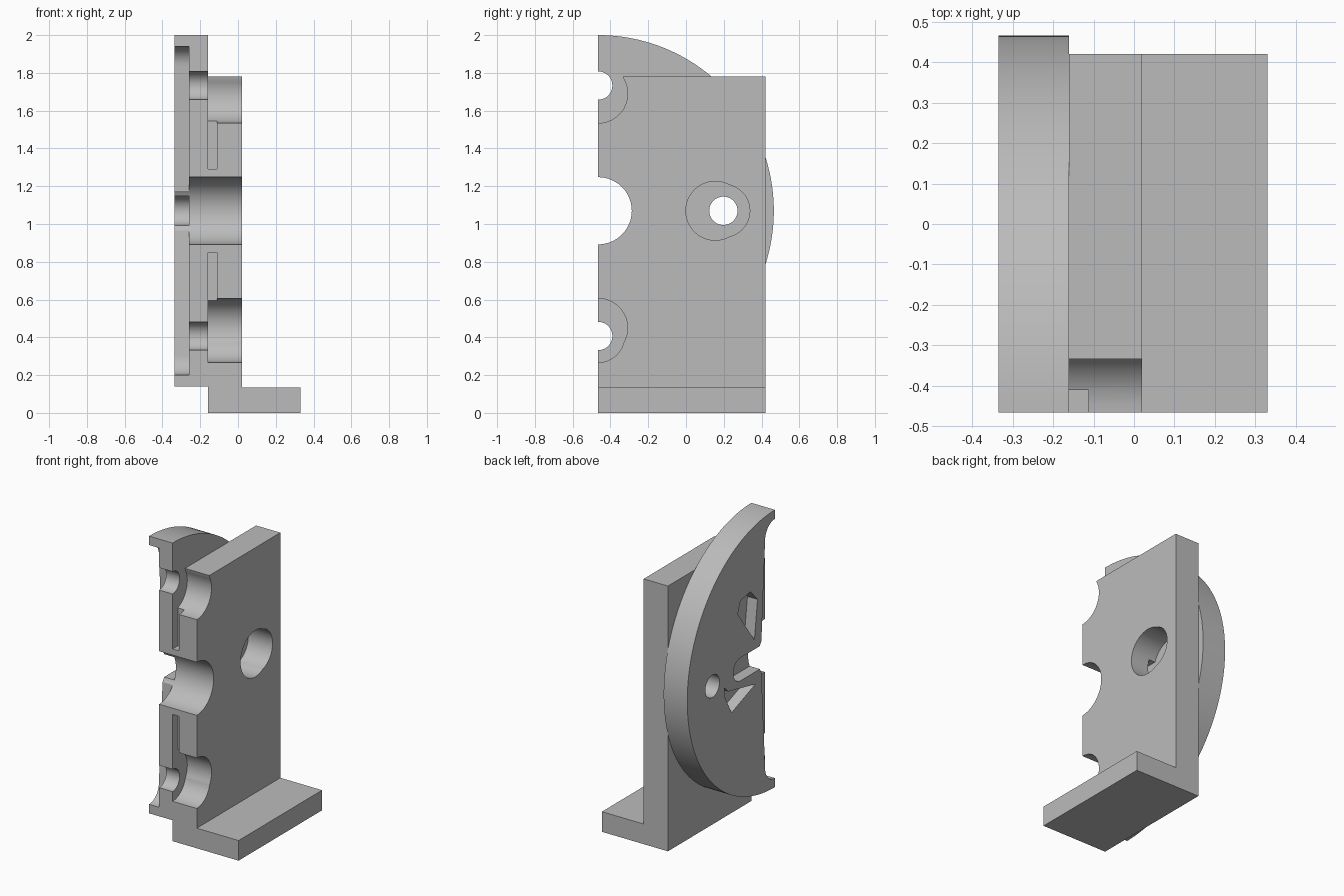
import bpy, bmesh
from math import sin, cos, pi, radians

if "Cube" in bpy.data.objects:
    bpy.data.objects.remove(bpy.data.objects["Cube"], do_unlink=True)

grey = bpy.data.materials.new("plain_grey")
grey.use_nodes = True
grey.diffuse_color = (0.5, 0.5, 0.5, 1)
grey.node_tree.nodes["Principled BSDF"].inputs["Base Color"].default_value = (0.5, 0.5, 0.5, 1)

CUT_Y, AXIS_Z = -0.465, 1.07             # sectioned side and wheel axis
BACK, FLOOR, SEAM, FACE = -0.335, -0.26, -0.16, 0.02


def prism(name, outline, x0, x1):
    """Extrude a (y, z) outline along x."""
    bm = bmesh.new()
    face = bm.faces.new([bm.verts.new((x0, y, z)) for y, z in outline])
    moved = bmesh.ops.extrude_face_region(bm, geom=[face])["geom"]
    bmesh.ops.translate(bm, vec=(x1 - x0, 0, 0),
                        verts=[v for v in moved if isinstance(v, bmesh.types.BMVert)])
    bmesh.ops.recalc_face_normals(bm, faces=bm.faces)
    me = bpy.data.meshes.new(name)
    bm.to_mesh(me)
    bm.free()
    me.materials.append(grey)
    ob = bpy.data.objects.new(name, me)
    bpy.context.collection.objects.link(ob)
    return ob


def arc(y, z, r, a0=0, a1=360, n=48):
    steps = n if a1 - a0 == 360 else n + 1
    angles = [radians(a0 + (a1 - a0) * i / n) for i in range(steps)]
    return [(y + r * cos(a), z + r * sin(a)) for a in angles]


def rect(y0, y1, z0, z1):
    return [(y0, z0), (y1, z0), (y1, z1), (y0, z1)]


def combine(target, tool, operation):
    mod = target.modifiers.new(operation, 'BOOLEAN')
    mod.operation, mod.object, mod.solver = operation, tool, 'EXACT'
    bpy.context.view_layer.objects.active = target
    bpy.ops.object.modifier_apply(modifier=mod.name)
    bpy.data.objects.remove(tool, do_unlink=True)


def cut(outline, x0, x1):
    combine(bracket, prism("cutter", outline, x0, x1), 'DIFFERENCE')


# L-shaped plate and foot joined to the half wheel
bracket = prism("wheel_bracket", rect(CUT_Y, 0.42, 0, 1.78), SEAM, FACE)
combine(bracket, prism("foot", rect(CUT_Y, 0.42, 0, 0.135), SEAM + 0.05, 0.33), 'UNION')
combine(bracket, prism("half_wheel", arc(CUT_Y, AXIS_Z, 0.93, -90, 90, 96), BACK, SEAM), 'UNION')

# Central bore
cut(arc(CUT_Y, AXIS_Z, 0.178, n=64), BACK - 0.1, FACE + 0.1)

# Three bolt stations: through hole, double counterbore and radial slot
for dy, dz in ((0, 1), (1, 0), (0, -1)):
    def at(r):
        return CUT_Y + dy * r, AXIS_Z + dz * r
    cut(arc(*at(0.663), 0.075), BACK - 0.1, FACE + 0.1)
    cut(arc(*at(0.62), 0.156), SEAM, FACE + 0.1)
    cut(arc(*at(0.663), 0.14), SEAM, FACE + 0.1)
    (ya, za), (yb, zb) = at(0.22), at(0.48)
    hy, hz = 0.055 * abs(dz), 0.055 * abs(dy)
    cut(rect(ya - hy, yb + hy, min(za, zb) - hz, max(za, zb) + hz), SEAM, SEAM + 0.048)

# Tapered upright arms and the short side arm recessed in the wheel's back
for s in (1, -1):
    tip = arc(CUT_Y, 0.765, 0.105, 0, 180, 24)
    arm = [(y, AXIS_Z + s * z) for y, z in [(CUT_Y - 0.15, 0), (CUT_Y + 0.15, 0)] + tip]
    cut(arm, BACK - 0.1, FLOOR)
side_tip = arc(CUT_Y + 0.365, AXIS_Z, 0.077, -90, 90, 24)
cut([(CUT_Y - 0.1, AXIS_Z + 0.077), (CUT_Y - 0.1, AXIS_Z - 0.077)] + side_tip, BACK - 0.1, FLOOR)

# Angular pockets above and below the side arm
cut([(-0.205, 1.55), (-0.28, 1.47), (-0.247, 1.21), (-0.07, 1.45), (-0.1, 1.53)], BACK - 0.1, FLOOR)
cut([(0.069, 1.01), (0.03, 0.97), (-0.258, 0.91), (-0.005, 0.815), (0.069, 0.95)], BACK - 0.1, FLOOR)

# Smooth the curved walls, keep the machined edges sharp
bpy.ops.object.select_all(action='DESELECT')
bracket.select_set(True)
bpy.context.view_layer.objects.active = bracket
bpy.ops.object.shade_smooth_by_angle(angle=radians(30))
